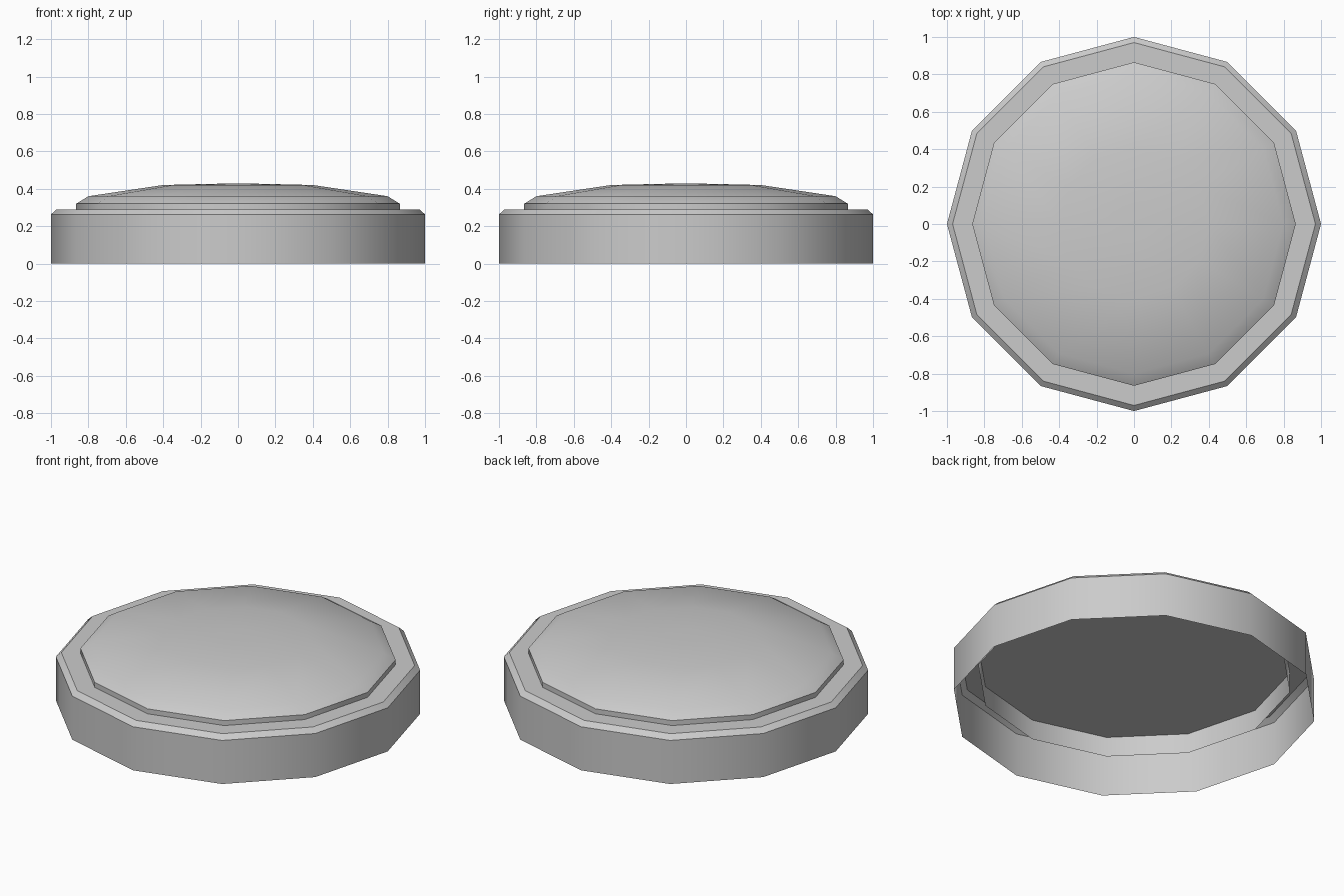
import bpy, bmesh, math

if "Cube" in bpy.data.objects:
    bpy.data.objects.remove(bpy.data.objects["Cube"])

SIDES = 12


def lathe(name, profile):
    """Turn a (radius, z) profile into a 12-sided shell; radius 0 ends it in a point."""
    bm = bmesh.new()
    rings = []
    for r, z in profile:
        if r == 0:
            rings.append([bm.verts.new((0, 0, z))] * SIDES)
        else:
            rings.append([bm.verts.new((r * math.cos(2 * math.pi * i / SIDES),
                                        r * math.sin(2 * math.pi * i / SIDES), z))
                          for i in range(SIDES)])
    for low, high in zip(rings, rings[1:]):
        for i in range(SIDES):
            j = (i + 1) % SIDES
            corners = [low[i], low[j], high[j], high[i]]
            bm.faces.new(list(dict.fromkeys(corners)))
    mesh = bpy.data.meshes.new(name)
    bm.to_mesh(mesh)
    bm.free()
    obj = bpy.data.objects.new(name, mesh)
    bpy.context.collection.objects.link(obj)
    bpy.ops.object.select_all(action='DESELECT')
    obj.select_set(True)
    bpy.context.view_layer.objects.active = obj
    bpy.ops.object.shade_smooth_by_angle(angle=math.radians(35))
    return obj


# Outer lid shell, open at the bottom, with a chamfered rim and flat top plate
lathe("lid_shell", [(1, 0), (1, 0.263), (0.97, 0.29), (0, 0.29)])

# Raised domed centre panel
lathe("domed_panel", [(0.865, 0.29), (0.865, 0.32), (0.80, 0.36),
                      (0.40, 0.42), (0.10, 0.427), (0, 0.427)])

# Inner sealing skirt hanging under the top plate
lathe("inner_skirt", [(0.865, 0.17), (0.865, 0.29)])
